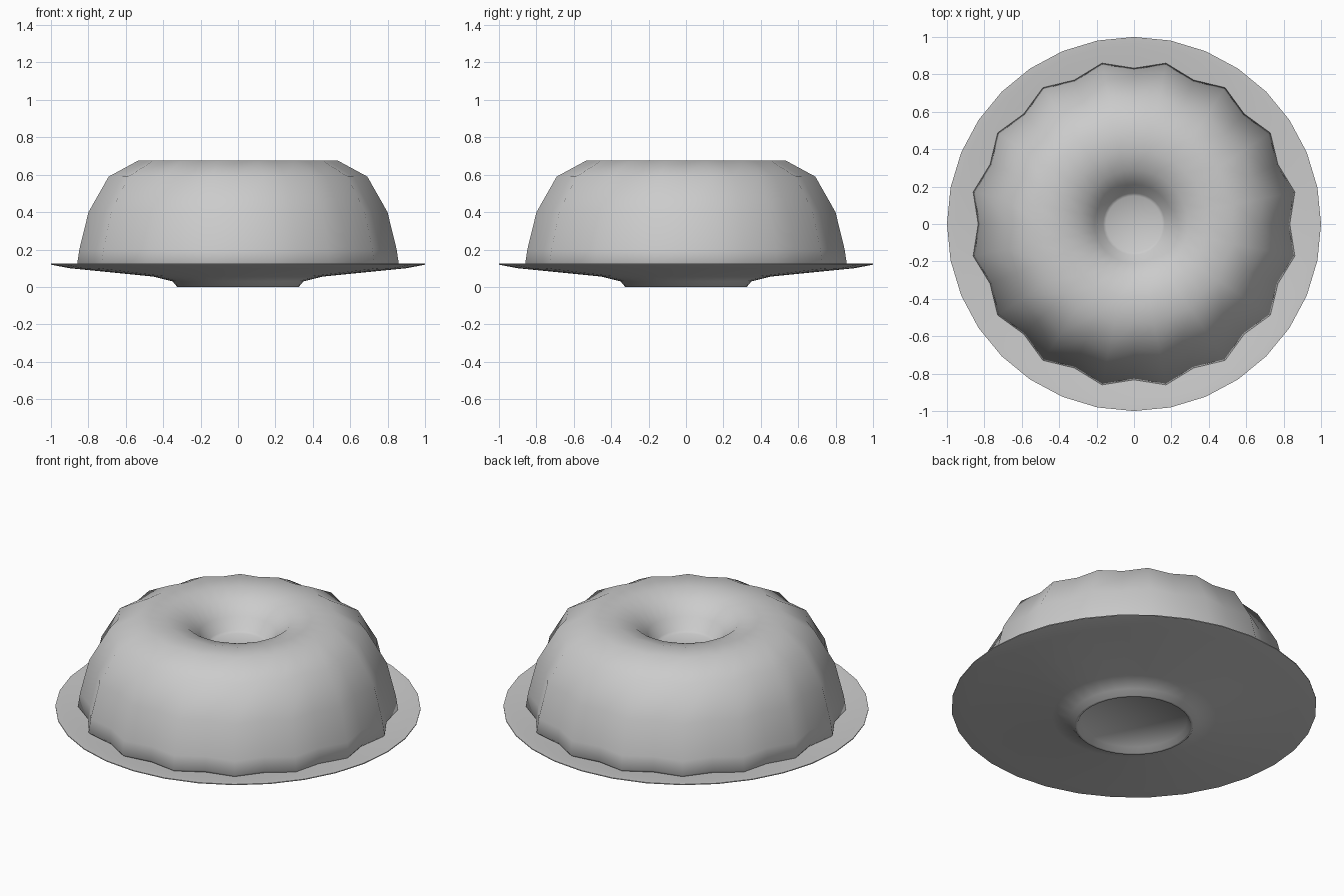
import bpy, bmesh, math

if "Cube" in bpy.data.objects:
    bpy.data.objects.remove(bpy.data.objects["Cube"])

SIDES = 32


def lathe(name, profile, flute=None, angle=60):
    """Revolve (radius, z[, flute depth]) points; every second column is a valley."""
    bm = bmesh.new()
    rings = []
    for r, z, *depth in profile:
        d = depth[0] if depth else 0
        if r == 0:
            rings.append([bm.verts.new((0, 0, z))])
            continue
        ring = []
        for i in range(SIDES):
            a = 2 * math.pi * i / SIDES
            rr = r * (1 - d) if i % 2 == 0 else r
            ring.append(bm.verts.new((rr * math.cos(a), rr * math.sin(a), z)))
        rings.append(ring)
    for a, b in zip(rings, rings[1:]):
        for i in range(SIDES):
            j = (i + 1) % SIDES
            if len(a) == 1:
                bm.faces.new((a[0], b[j], b[i]))
            elif len(b) == 1:
                bm.faces.new((a[i], a[j], b[0]))
            else:
                bm.faces.new((a[i], a[j], b[j], b[i]))
    bmesh.ops.recalc_face_normals(bm, faces=bm.faces)
    mesh = bpy.data.meshes.new(name)
    bm.to_mesh(mesh)
    bm.free()
    obj = bpy.data.objects.new(name, mesh)
    bpy.context.collection.objects.link(obj)
    bpy.context.view_layer.objects.active = obj
    obj.select_set(True)
    bpy.ops.object.shade_smooth_by_angle(angle=math.radians(angle))
    obj.select_set(False)
    return obj


# Serving plate: recessed foot, shallow flared underside, thin rim, dished top
lathe("plate", [
    (0, 0.03), (0.29, 0.03), (0.31, 0.0), (0.325, 0.0), (0.35, 0.03),
    (0.45, 0.055), (0.9, 0.10), (1.0, 0.119), (1.0, 0.124),
    (0.96, 0.122), (0.88, 0.11), (0.45, 0.075), (0, 0.075)])

# Fluted ring cake: 16 lobes fading out toward the shallow centre well
lathe("ring_cake", [
    (0, 0.09), (0.86, 0.10, 0.05), (0.877, 0.12, 0.05), (0.865, 0.20, 0.05),
    (0.815, 0.40, 0.05), (0.705, 0.59, 0.05), (0.545, 0.675, 0.05),
    (0.40, 0.672, 0.03), (0.29, 0.645, 0.01), (0.21, 0.575),
    (0.165, 0.51), (0.15, 0.50), (0, 0.50)])
